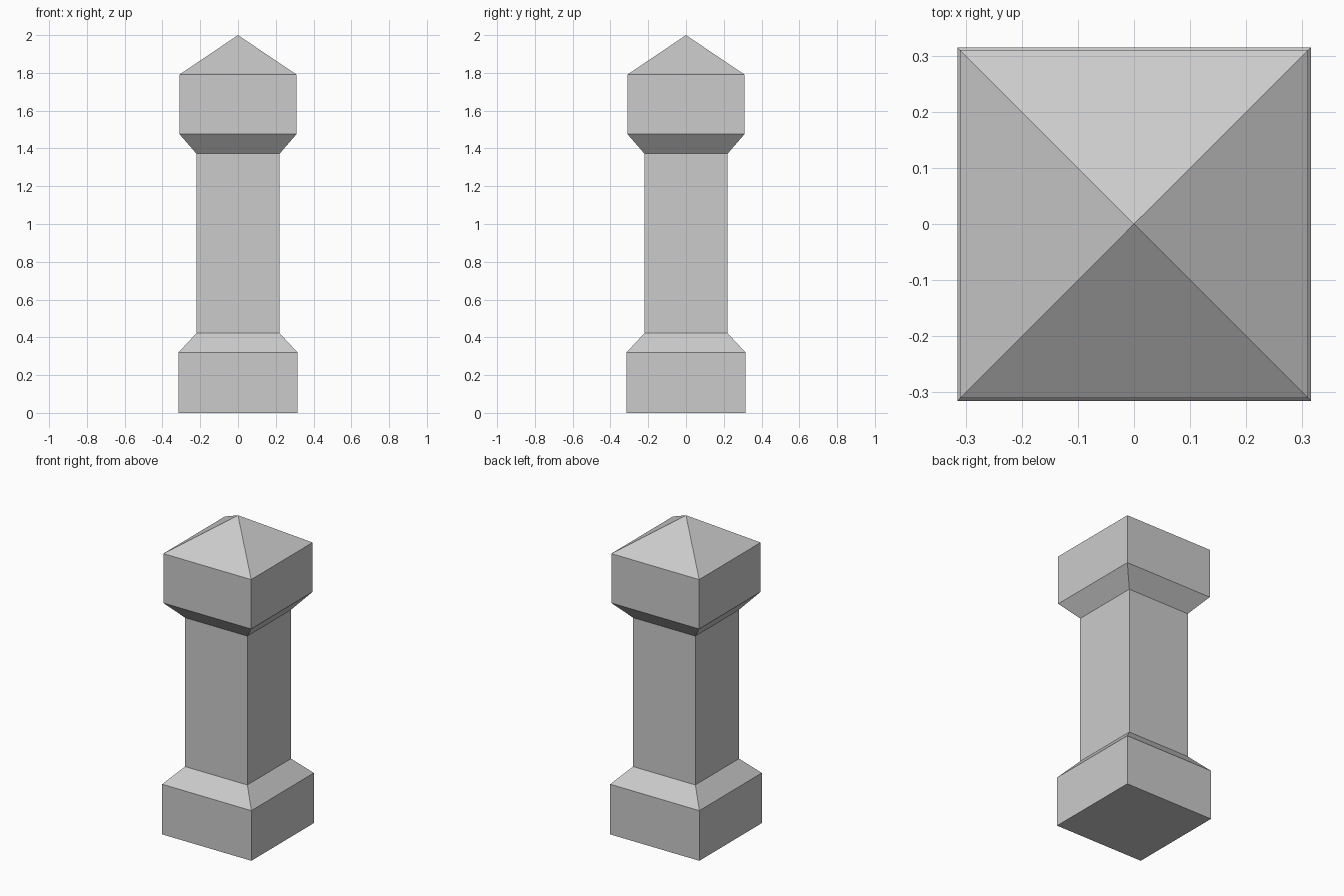
import bpy, bmesh

if "Cube" in bpy.data.objects:
    bpy.data.objects.remove(bpy.data.objects["Cube"])

# Square post outline: (half width, height) from the foot to below the tip
PROFILE = [(0.315, 0), (0.315, 0.32),     # plinth
           (0.22, 0.422), (0.22, 1.372),  # sloped shoulder and shaft
           (0.31, 1.476), (0.31, 1.791)]  # flared cap block
TIP = 2.0


def square_ring(bm, h, z):
    return [bm.verts.new((x * h, y * h, z))
            for x, y in ((-1, -1), (1, -1), (1, 1), (-1, 1))]


bm = bmesh.new()
rings = [square_ring(bm, h, z) for h, z in PROFILE]

# Bottom face and side walls
bm.faces.new(rings[0][::-1])
for low, high in zip(rings, rings[1:]):
    for i in range(4):
        j = (i + 1) % 4
        bm.faces.new((low[i], low[j], high[j], high[i]))

# Pyramid roof
tip = bm.verts.new((0, 0, TIP))
for i in range(4):
    bm.faces.new((rings[-1][i], rings[-1][(i + 1) % 4], tip))

bmesh.ops.recalc_face_normals(bm, faces=bm.faces)
mesh = bpy.data.meshes.new("stone_post")
bm.to_mesh(mesh)
bm.free()
post = bpy.data.objects.new("stone_post", mesh)
bpy.context.collection.objects.link(post)
